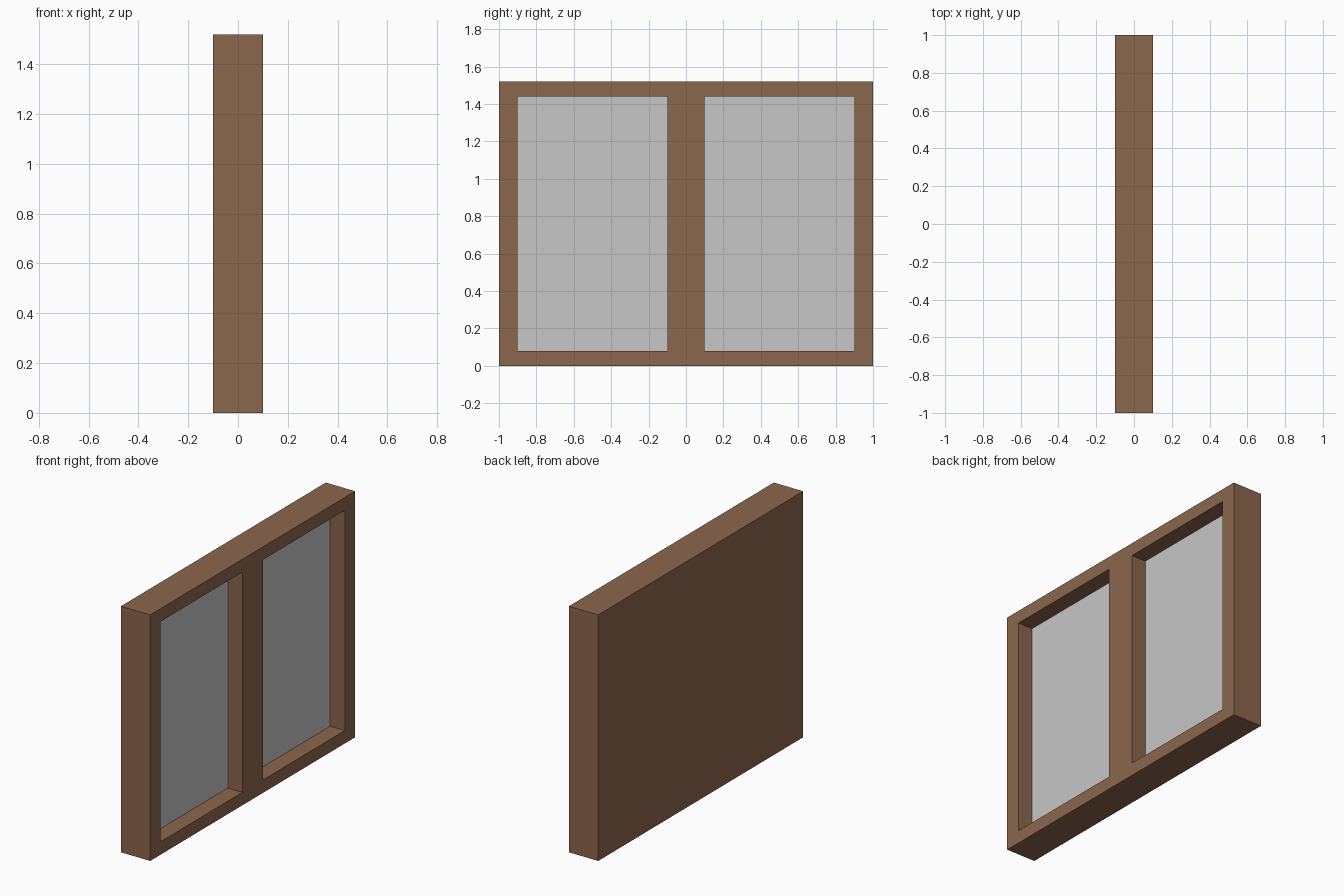
import bpy, bmesh

if "Cube" in bpy.data.objects:
    bpy.data.objects.remove(bpy.data.objects["Cube"])

W, D, H = 0.1, 1.0, 1.52        # half thickness, half width, height
PANE_X = 0.0                    # depth of the recessed panes


def material(name, rgb):
    m = bpy.data.materials.new(name)
    m.diffuse_color = (*rgb, 1.0)
    m.use_nodes = True
    m.node_tree.nodes["Principled BSDF"].inputs["Base Color"].default_value = m.diffuse_color
    return m


wood = material("brown_wood", (0.26, 0.135, 0.073))
grey = material("grey_pane", (0.57, 0.57, 0.57))

# Front as a grid of cells; the pane cells are pushed in to form recesses
ys = [-D, -0.9, -0.1, 0.1, 0.9, D]
zs = [0.0, 0.08, 1.44, H]
bm = bmesh.new()
grid = [[bm.verts.new((W, y, z)) for z in zs] for y in ys]
panes = []
for i in range(len(ys) - 1):
    for j in range(len(zs) - 1):
        f = bm.faces.new((grid[i][j], grid[i + 1][j],
                          grid[i + 1][j + 1], grid[i][j + 1]))
        if i in (1, 3) and j == 1:
            panes.append(f)

# Outer sides and solid back
rim = [e for e in bm.edges if e.is_boundary]
ext = bmesh.ops.extrude_edge_only(bm, edges=rim)["geom"]
for v in ext:
    if isinstance(v, bmesh.types.BMVert):
        v.co.x = -W
back_edges = [e for e in bm.edges if e.is_boundary]
bmesh.ops.contextual_create(bm, geom=back_edges)

# Recessed panes with wooden reveals
for f in panes:
    new = bmesh.ops.extrude_discrete_faces(bm, faces=[f])["faces"][0]
    new.material_index = 1
    for v in new.verts:
        v.co.x = PANE_X

bmesh.ops.recalc_face_normals(bm, faces=bm.faces)
bmesh.ops.dissolve_limit(bm, angle_limit=0.01, verts=bm.verts,
                         edges=bm.edges, delimit={'MATERIAL'})

mesh = bpy.data.meshes.new("window_frame")
bm.to_mesh(mesh)
bm.free()
mesh.materials.append(wood)
mesh.materials.append(grey)
frame = bpy.data.objects.new("window_frame", mesh)
bpy.context.collection.objects.link(frame)
